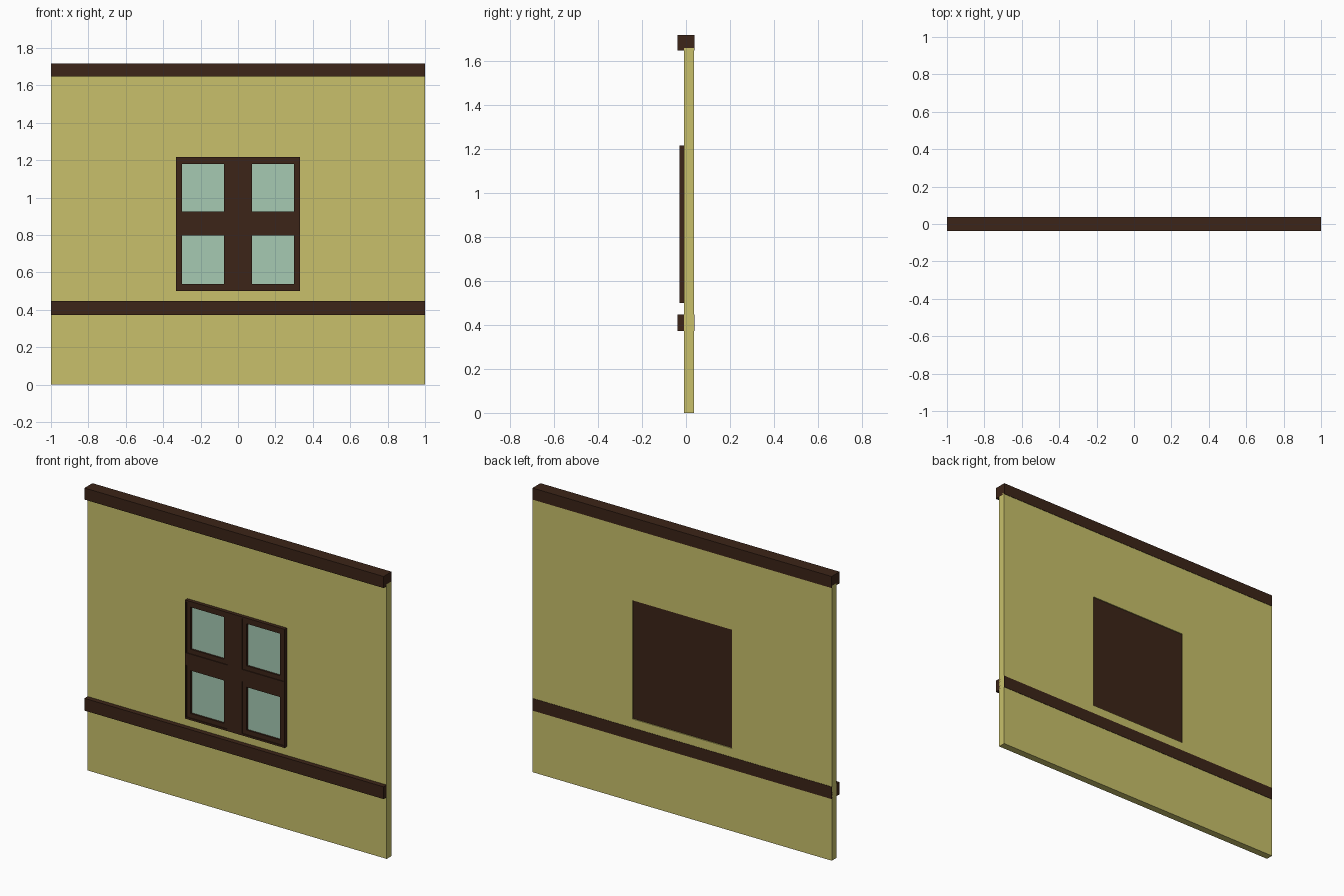
import bpy

if "Cube" in bpy.data.objects:
    bpy.data.objects.remove(bpy.data.objects["Cube"])


def material(name, color):
    m = bpy.data.materials.new(name)
    m.diffuse_color = (*color, 1)
    m.use_nodes = True
    m.node_tree.nodes["Principled BSDF"].inputs["Base Color"].default_value = m.diffuse_color
    return m


PLASTER = material("plaster", (0.58, 0.53, 0.145))
WOOD = material("dark_wood", (0.045, 0.018, 0.009))
GLASS = material("glass", (0.38, 0.59, 0.45))


def box(name, x, y, z, mat=None):
    """Box from (min, max) ranges on each axis."""
    bpy.ops.mesh.primitive_cube_add(size=1)
    ob = bpy.context.object
    ob.name = name
    ob.location = [(r[0] + r[1]) / 2 for r in (x, y, z)]
    ob.scale = [r[1] - r[0] for r in (x, y, z)]
    bpy.ops.object.transform_apply(location=True, rotation=True, scale=True)
    if mat:
        ob.data.materials.append(mat)
    return ob


def cut(target, cutter):
    mod = target.modifiers.new("opening", "BOOLEAN")
    mod.operation = "DIFFERENCE"
    mod.solver = "EXACT"
    mod.object = cutter
    bpy.context.view_layer.objects.active = target
    bpy.ops.object.modifier_apply(modifier=mod.name)
    bpy.data.objects.remove(cutter)


def frame(name, x, z, inner_x, inner_z, y):
    """Rectangular wooden frame with one opening."""
    ob = box(name, x, y, z, WOOD)
    cut(ob, box("cutter", inner_x, (-0.5, 0.5), inner_z))
    return ob


W = 0.332
Z0, Z1 = 0.50, 1.217

# Wall with window opening
wall = box("wall", (-1, 1), (-0.008, 0.036), (0, 1.66), PLASTER)
cut(wall, box("cutter", (-W, W), (-0.5, 0.5), (Z0, Z1)))

# Horizontal beams
for name, z in (("top_beam", (1.648, 1.718)), ("lower_beam", (0.373, 0.447))):
    box(name, (-1, 1), (-0.038, 0.038), z, WOOD)

# Window backing and outer frame with crossing bars
box("window_back", (-W, W), (-0.009, 0.030), (Z0, Z1), WOOD)
outer = box("window_frame", (-W, W), (-0.030, -0.009), (Z0, Z1), WOOD)
rows = (("lower", (0.511, 0.825), (0.538, 0.797)),
        ("upper", (0.899, 1.207), (0.926, 1.180)))
for side, s in (("left", -1), ("right", 1)):
    for row, sash_z, pane_z in rows:
        sash_x = sorted((s * 0.048, s * 0.325))
        pane_x = sorted((s * 0.075, s * 0.299))
        cut(outer, box("cutter", sash_x, (-0.5, 0.5), sash_z))
        # Recessed sash and pane
        frame(f"{side}_{row}_sash", sash_x, sash_z, pane_x, pane_z, (-0.025, -0.009))
        box(f"{side}_{row}_pane", pane_x, (-0.014, -0.010), pane_z, GLASS)
